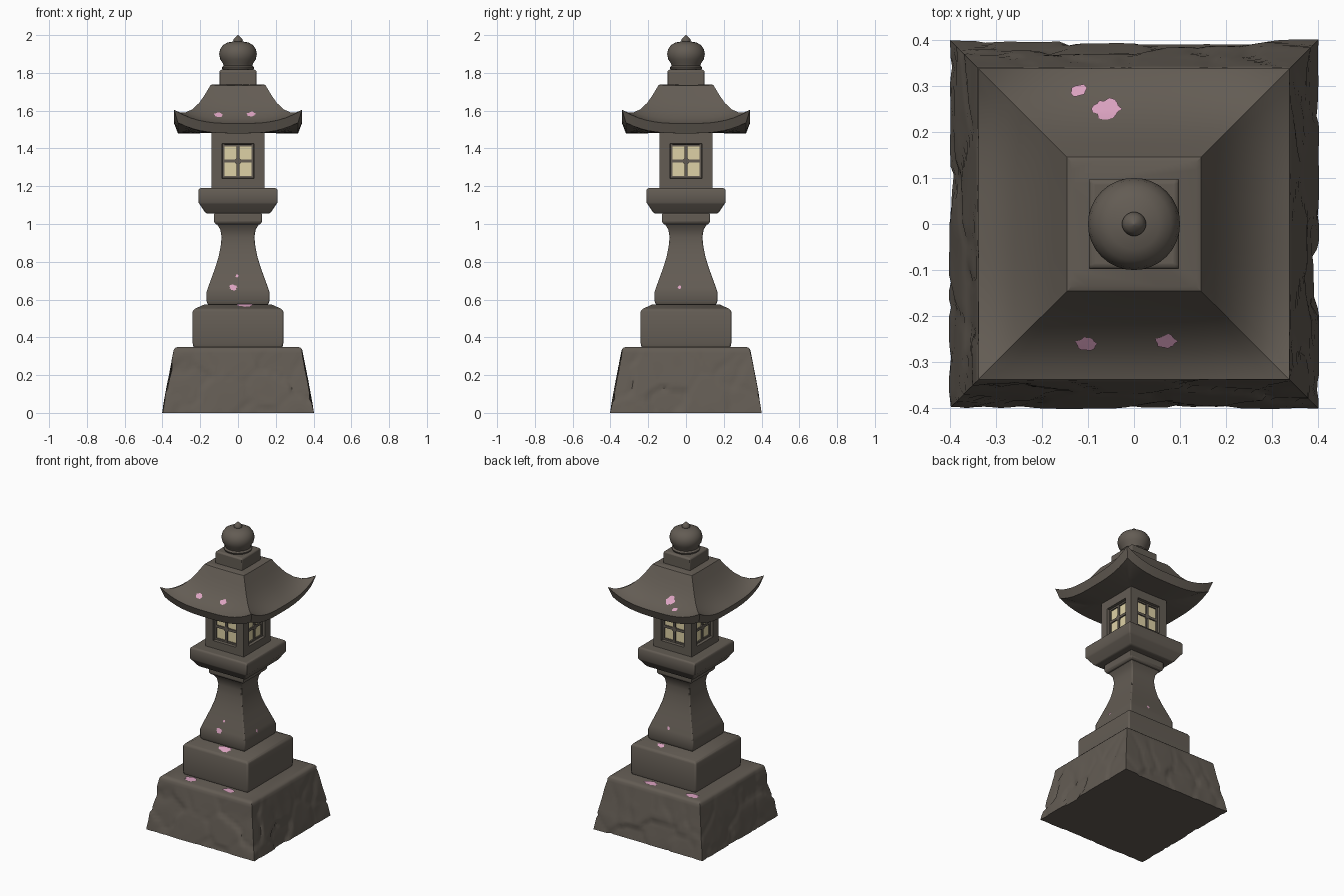
import bpy, bmesh, math, random
from mathutils import Vector, Matrix, noise
from mathutils.bvhtree import BVHTree

random.seed(4)
if "Cube" in bpy.data.objects:
    bpy.data.objects.remove(bpy.data.objects["Cube"])


def material(name, rgb):
    m = bpy.data.materials.new(name)
    m.use_nodes = True
    m.diffuse_color = (*rgb, 1)
    m.node_tree.nodes["Principled BSDF"].inputs["Base Color"].default_value = (*rgb, 1)
    return m


STONE = material("weathered stone", (0.125, 0.107, 0.088))
GLOW = material("cream pane", (0.73, 0.64, 0.38))
PETAL = material("pink petals", (0.72, 0.37, 0.54))


def finish(name, bm, mat, bevel=0.0, angle=35):
    """Turn a bmesh into a shaded object, optionally with worn edges."""
    bmesh.ops.recalc_face_normals(bm, faces=bm.faces)
    mesh = bpy.data.meshes.new(name)
    bm.to_mesh(mesh)
    bm.free()
    mesh.materials.append(mat)
    ob = bpy.data.objects.new(name, mesh)
    bpy.context.collection.objects.link(ob)
    bpy.ops.object.select_all(action="DESELECT")
    ob.select_set(True)
    bpy.context.view_layer.objects.active = ob
    bpy.ops.object.shade_smooth_by_angle(angle=math.radians(angle))
    if bevel:
        mod = ob.modifiers.new("worn edges", "BEVEL")
        mod.width, mod.segments, mod.limit_method = bevel, 2, "ANGLE"
        mod.angle_limit = math.radians(35)
    return ob


def skin(bm, rings):
    """Bridge equal closed rings of vertices and cap both ends."""
    n = len(rings[0])
    for a, b in zip(rings, rings[1:]):
        for i in range(n):
            j = (i + 1) % n
            bm.faces.new((a[i], a[j], b[j], b[i]))
    bm.faces.new(rings[0])
    bm.faces.new(rings[-1])


def square_loft(profile, us=(-1, 1), warp=None):
    """Stack square rings of (half width, height); us divides each side."""
    bm = bmesh.new()
    rings = []
    for half, z in profile:
        ring = []
        for k in range(4):
            turn = Matrix.Rotation(k * math.pi / 2, 3, "Z")
            for u in us[:-1]:
                p = turn @ Vector((u * half, -half, z))
                ring.append(bm.verts.new(warp(p, u, half) if warp else p))
        rings.append(ring)
    skin(bm, rings)
    return bm


def even(n):
    return [-1 + 2 * i / n for i in range(n + 1)]


# Rough-hewn base with chipped, cracked sides
def chip(p, u, half):
    dist, pts = noise.voronoi(p * 5 + noise.noise_vector(p * 9) * 0.15)
    depth = 0.05 * max(0, noise.noise(pts[0] * 3.7) + 0.05)
    depth += 0.012 * max(0, 1 - (dist[1] - dist[0]) / 0.12)
    depth += 0.012 * abs(noise.noise(p * 7))
    fade = min(1, max(0, (0.36 - p.z) / 0.12))
    k = 1 - depth * fade
    return Vector((p.x * k, p.y * k, p.z))


levels = 18
sides = [(0.402 - 0.062 * (i / levels) ** 1.1, 0.335 * i / levels) for i in range(levels + 1)]
base = finish("base_stone", square_loft(sides + [(0.332, 0.345), (0.315, 0.35)], even(44), chip),
              STONE, angle=40)

# Upper plinth
plinth = finish("plinth", square_loft([(0.235, 0.345), (0.24, 0.37), (0.24, 0.535), (0.232, 0.55),
                                       (0.18, 0.573)]), STONE, 0.008)

# Flared shaft with concave sides
shaft = finish("shaft", square_loft([(0.157, 0.57), (0.166, 0.59), (0.166, 0.64), (0.158, 0.665),
                                     (0.14, 0.715), (0.12, 0.77), (0.103, 0.825), (0.092, 0.88),
                                     (0.087, 0.93), (0.093, 0.97), (0.112, 1.0)]), STONE, 0.006)
finish("collar", square_loft([(0.118, 0.998), (0.127, 1.01), (0.127, 1.056)]), STONE, 0.005)

# Platform under the lamp chamber
finish("platform", square_loft([(0.165, 1.055), (0.175, 1.063), (0.203, 1.105), (0.21, 1.115),
                                (0.21, 1.178), (0.203, 1.19)]), STONE, 0.006)

# Lamp chamber with a recessed opening on each side
w = 0.085 / 0.14
bm = square_loft([(0.14, z) for z in (1.188, 1.24, 1.425, 1.49)], (-1, -w, w, 1))
bmesh.ops.recalc_face_normals(bm, faces=bm.faces)
openings = [f for f in bm.faces if abs(f.normal.z) < 0.1
            and abs(f.calc_center_median().z - 1.3325) < 0.01
            and min(abs(f.calc_center_median().x), abs(f.calc_center_median().y)) < 0.01]
bmesh.ops.inset_individual(bm, faces=openings, thickness=0.004, depth=-0.028)
finish("lamp_chamber", bm, STONE)


def box(bm, size, loc, turn):
    m = turn @ Matrix.Translation(loc) @ Matrix.Diagonal((*size, 1))
    bmesh.ops.create_cube(bm, size=1, matrix=m)


# Panes and lattice for the four windows
for k, side in enumerate(("front", "left", "back", "right")):
    turn = Matrix.Rotation(k * math.pi / 2, 4, "Z")
    panes, bars = bmesh.new(), bmesh.new()
    for sx in (-1, 1):
        for sz in (-1, 1):
            box(panes, (0.064, 0.006, 0.07), (sx * 0.04, -0.114, 1.3325 + sz * 0.043), turn)
        box(bars, (0.01, 0.014, 0.18), (sx * 0.076, -0.117, 1.3325), turn)
        box(bars, (0.16, 0.014, 0.01), (0, -0.117, 1.3325 + sx * 0.084), turn)
    box(bars, (0.016, 0.016, 0.17), (0, -0.117, 1.3325), turn)
    box(bars, (0.15, 0.0155, 0.016), (0, -0.117, 1.3325), turn)
    boss = turn @ Matrix.Translation((0, -0.118, 1.3325)) @ Matrix.Rotation(math.pi / 2, 4, "X")
    bmesh.ops.create_cone(bars, cap_ends=True, segments=12, radius1=0.018, radius2=0.018,
                          depth=0.016, matrix=boss)
    finish("panes_" + side, panes, GLOW)
    finish("lattice_" + side, bars, STONE)


# Roof with concave slopes and upturned corners
def upturn(p, u, half):
    return p + Vector((0, 0, 0.072 * abs(u) ** 3 * (half / 0.338) ** 4))


roof = finish("roof", square_loft([(0.13, 1.482), (0.22, 1.48), (0.318, 1.48), (0.338, 1.532),
                                   (0.31, 1.54), (0.275, 1.56), (0.24, 1.59), (0.205, 1.632),
                                   (0.175, 1.68), (0.145, 1.733), (0.135, 1.737)],
                                  even(16), upturn), STONE, angle=28)
finish("roof_cap", square_loft([(0.098, 1.73), (0.098, 1.81), (0.09, 1.817)]), STONE, 0.004)

# Turned finial
bm = bmesh.new()
outline = [(0.07, 1.812), (0.083, 1.82), (0.086, 1.83), (0.076, 1.838), (0.08, 1.85),
           (0.094, 1.872), (0.1, 1.9), (0.095, 1.925), (0.08, 1.947), (0.055, 1.961),
           (0.024, 1.966), (0.026, 1.974), (0.018, 1.985), (0.002, 2.0)]
skin(bm, [[bm.verts.new((r * math.cos(a * math.pi / 16), r * math.sin(a * math.pi / 16), z))
           for a in range(32)] for r, z in outline])
finish("finial", bm, STONE, angle=50)

# Fallen petals draped over the stone
bpy.context.view_layer.update()
deps = bpy.context.evaluated_depsgraph_get()
DOWN, BACK, FORE, WEST = Vector((0, 0, -1)), Vector((0, 1, 0)), Vector((0, -1, 0)), Vector((-1, 0, 0))


def petals(name, target, ray, center, ru, rv):
    """Project a ragged thin blob onto a part along the ray direction."""
    tree = BVHTree.FromObject(target, deps)
    ua = Vector((0, 1, 0)) if ray == WEST else Vector((1, 0, 0))
    va = ray.cross(ua)
    bm = bmesh.new()

    def drop(offset):
        hit = tree.ray_cast(Vector(center) + offset - ray * 0.5, ray)
        return bm.verts.new((hit[0] if hit[0] else Vector(center) + offset) - ray * 0.004)

    n = 18
    wobble = [random.uniform(0.75, 1.15) for _ in range(n)]
    mid = drop(Vector())
    rings = [[drop((ua * ru * math.cos(i * math.tau / n) + va * rv * math.sin(i * math.tau / n))
                   * s * wobble[i]) for i in range(n)] for s in (0.5, 1)]
    for i in range(n):
        j = (i + 1) % n
        bm.faces.new((mid, rings[0][i], rings[0][j]))
        bm.faces.new((rings[0][i], rings[1][i], rings[1][j], rings[0][j]))
    finish("petals_" + name, bm, PETAL)


for i, (x, y, ru, rv) in enumerate([(-0.12, 0.29, 0.018, 0.014), (-0.06, 0.25, 0.032, 0.022),
                                    (-0.105, -0.26, 0.023, 0.015), (0.07, -0.255, 0.023, 0.016)]):
    petals(f"roof_{i}", roof, DOWN, (x, y, 1.6), ru, rv)
for i, (x, y) in enumerate([(-0.15, -0.28), (0.13, -0.28), (0.06, 0.285), (-0.25, 0.285)]):
    petals(f"base_{i}", base, DOWN, (x, y, 0.34), 0.045, 0.028)
petals("plinth_front", plinth, DOWN, (0.04, -0.19, 0.56), 0.045, 0.022)
petals("plinth_back", plinth, DOWN, (0.05, 0.19, 0.56), 0.025, 0.016)
petals("shaft_front_low", shaft, BACK, (-0.025, 0, 0.665), 0.02, 0.016)
petals("shaft_front_high", shaft, BACK, (-0.005, 0, 0.725), 0.008, 0.008)
petals("shaft_back", shaft, FORE, (0.02, 0, 0.68), 0.01, 0.01)
petals("shaft_side", shaft, WEST, (0, -0.035, 0.665), 0.009, 0.01)
